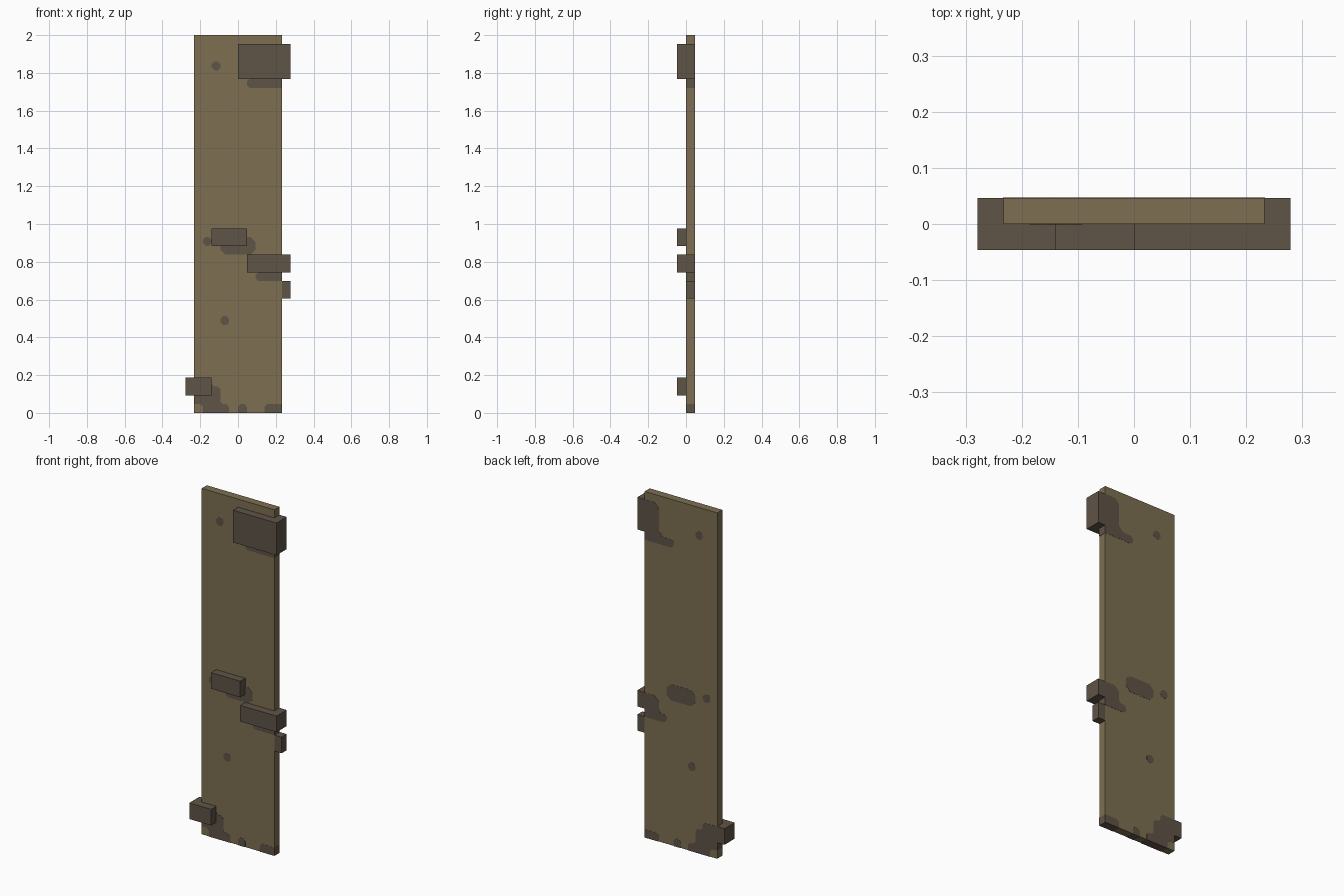
import bpy, bmesh
from mathutils import Vector

if "Cube" in bpy.data.objects:
    bpy.data.objects.remove(bpy.data.objects["Cube"])

U = 2 / 43      # the plank is 43 units tall, 10 wide and 1 deep
LIFT = 0.02     # how far the stains stand proud of the plank, in units


def material(name, rgb):
    linear = [((c / 255 + 0.055) / 1.055) ** 2.4 for c in rgb] + [1]
    mat = bpy.data.materials.new(name)
    mat.use_nodes = True
    mat.diffuse_color = linear
    bsdf = mat.node_tree.nodes["Principled BSDF"]
    bsdf.inputs["Base Color"].default_value = linear
    bsdf.inputs["Roughness"].default_value = 0.9
    return mat


TAN = material("tan wood", (125, 111, 81))
BROWN = material("dark brown bark", (95, 83, 71))


def prism(name, outline, axis, low, high, mat):
    """Extrude a 2D outline along y (outline in x, z) or z (outline in x, y)."""
    bm = bmesh.new()
    if axis == "y":
        verts = [bm.verts.new((a * U, low * U, b * U)) for a, b in outline]
        move = Vector((0, (high - low) * U, 0))
    else:
        verts = [bm.verts.new((a * U, b * U, low * U)) for a, b in outline]
        move = Vector((0, 0, (high - low) * U))
    face = bm.faces.new(verts)
    out = bmesh.ops.extrude_face_region(bm, geom=[face])
    bmesh.ops.translate(bm, vec=move,
                        verts=[v for v in out["geom"] if isinstance(v, bmesh.types.BMVert)])
    bmesh.ops.recalc_face_normals(bm, faces=bm.faces)
    mesh = bpy.data.meshes.new(name)
    bm.to_mesh(mesh)
    bm.free()
    mesh.materials.append(mat)
    obj = bpy.data.objects.new(name, mesh)
    bpy.context.collection.objects.link(obj)
    return obj


def rect(x0, x1, y0, y1):
    return [(x0, y0), (x1, y0), (x1, y1), (x0, y1)]


def clipped(outline):
    """Cut the corners of an outline, except those on the plank's border."""
    points = []
    for i, p in enumerate(outline):
        p = Vector(p)
        if abs(p.x) == 5 or p.y == 0:
            edge = p.copy()
            edge.x += LIFT * (p.x == 5) - LIFT * (p.x == -5)
            edge.y -= LIFT * (p.y == 0)
            points.append(edge)
            continue
        before = Vector(outline[i - 1]) - p
        after = Vector(outline[(i + 1) % len(outline)]) - p
        cut = min(0.7, 0.3 * min(before.length, after.length))
        points += [p + before.normalized() * cut, p + after.normalized() * cut]
    return points


# Plank
prism("plank", rect(-5, 5, 0, 1), "z", 0, 43, TAN)

# Stains running through the plank, seen on the front, back and edges
stains = {
    "upper_stain": [(1, 37), (5, 37), (5, 42), (3, 42), (3, 38), (1, 38)],
    "middle_stain": rect(-2, 2, 18, 20),
    "edge_stain": [(2, 15), (5, 15), (5, 18), (3, 18), (3, 16), (2, 16)],
    "lower_stain": [(-4, 0), (-1, 0), (-1, 1), (-2, 1), (-2, 3), (-3, 3),
                    (-3, 4), (-5, 4), (-5, 1), (-4, 1)],
    "foot_stain": rect(0, 1, 0, 1),
    "corner_stain": rect(3, 5, 0, 1),
    "top_knot": rect(-3, -2, 39, 40),
    "middle_knot": rect(-4, -3, 19, 20),
    "low_knot": rect(-2, -1, 10, 11),
}
for name, outline in stains.items():
    prism(name, clipped(outline), "y", -LIFT, 1 + LIFT, BROWN)


# Raised bark blocks; the outer ones fold around the plank's edge
def wrap(inner, side):
    return [(inner, -1), (6 * side, -1), (6 * side, 1), (5 * side, 1), (5 * side, 0), (inner, 0)]


prism("upper_block", wrap(0, 1), "z", 38, 42, BROWN)
prism("middle_block", rect(-3, 1, -1, 0), "z", 19, 21, BROWN)
prism("edge_block", wrap(1, 1), "z", 16, 18, BROWN)
prism("small_edge_block", rect(5, 6, 0, 1), "z", 13, 15, BROWN)
prism("lower_block", wrap(-3, -1), "z", 2, 4, BROWN)
